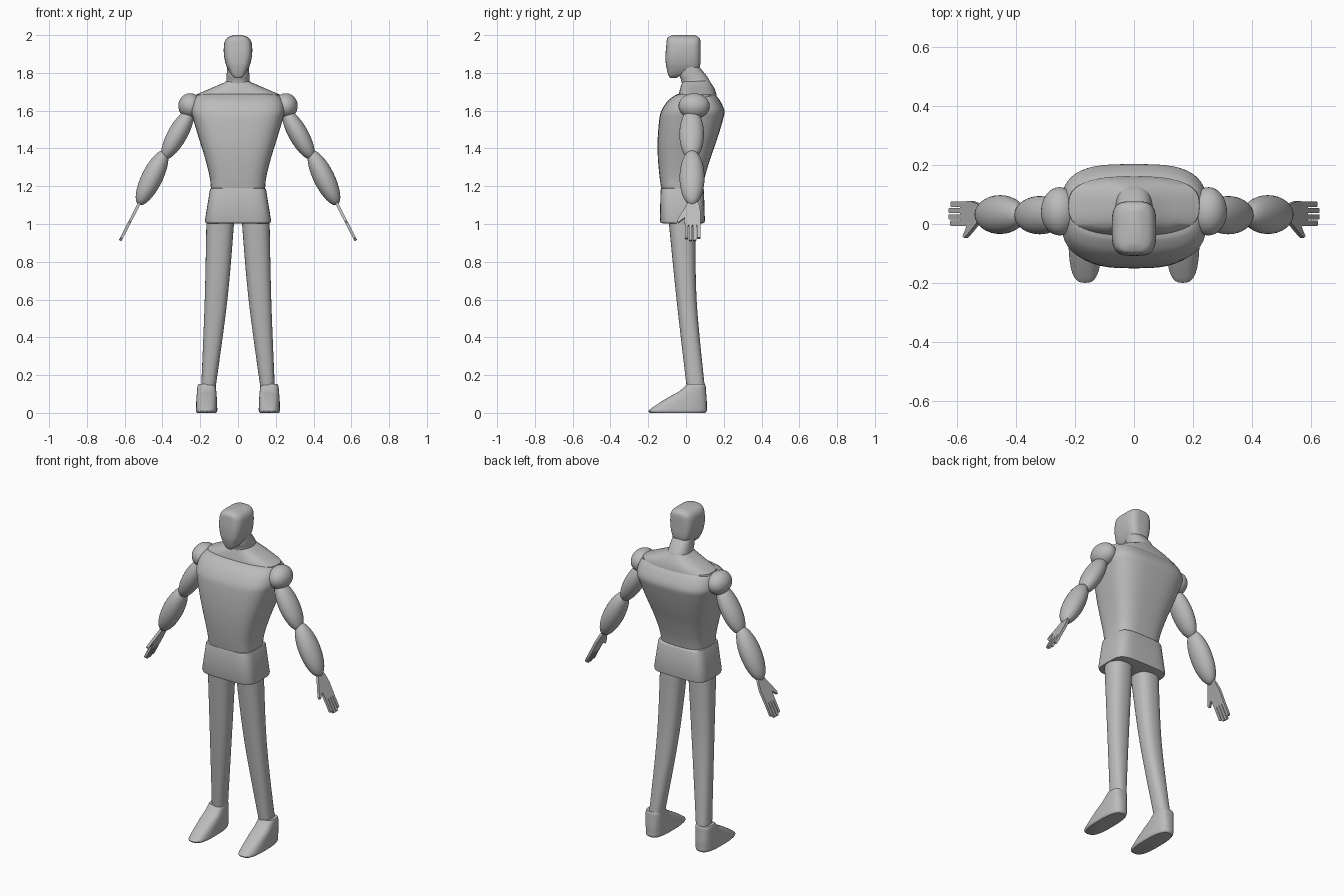
import bpy, bmesh, math
from mathutils import Matrix, Vector

if "Cube" in bpy.data.objects:
    bpy.data.objects.remove(bpy.data.objects["Cube"])

grey = bpy.data.materials.new("plain grey")
grey.diffuse_color = (0.5, 0.5, 0.5, 1)
grey.use_nodes = True
grey.node_tree.nodes["Principled BSDF"].inputs["Base Color"].default_value = grey.diffuse_color


def finish(name, bm, mirror=False):
    bmesh.ops.recalc_face_normals(bm, faces=bm.faces)
    me = bpy.data.meshes.new(name)
    bm.to_mesh(me)
    bm.free()
    me.materials.append(grey)
    ob = bpy.data.objects.new(name, me)
    bpy.context.collection.objects.link(ob)
    if mirror:
        mod = ob.modifiers.new("mirror", 'MIRROR')
        mod.use_mirror_merge = False
    bpy.ops.object.select_all(action='DESELECT')
    ob.select_set(True)
    bpy.context.view_layer.objects.active = ob
    bpy.ops.object.shade_smooth_by_angle(angle=math.radians(40))
    return ob


def spline(rows, steps):
    """Catmull-Rom through the rows."""
    out = []
    for i in range(len(rows) - 1):
        a, b, c, d = (rows[min(max(i + k, 0), len(rows) - 1)] for k in (-1, 0, 1, 2))
        for s in range(steps):
            t = s / steps
            out.append([0.5 * (2 * q + (r - p) * t + (2 * p - 5 * q + 4 * r - w) * t * t
                               + (3 * q - p - 3 * r + w) * t ** 3)
                        for p, q, r, w in zip(a, b, c, d)])
    return out + [list(rows[-1])]


def loft(name, rows, n=3.0, steps=1, seg=48, mirror=False):
    """Stack rounded sections; each row is (z, centre x, half width, front y, back y)."""
    bm = bmesh.new()
    rings = []
    for z, cx, rx, y0, y1 in spline(rows, steps):
        ring = []
        for k in range(seg):
            a = 2 * math.pi * k / seg
            c, s = math.cos(a), math.sin(a)
            x = cx + rx * math.copysign(abs(c) ** (2 / n), c)
            y = (y0 + y1) / 2 + (y1 - y0) / 2 * math.copysign(abs(s) ** (2 / n), s)
            ring.append(bm.verts.new((x, y, z)))
        rings.append(ring)
    for lo, hi in zip(rings, rings[1:]):
        for k in range(seg):
            j = (k + 1) % seg
            bm.faces.new((lo[k], lo[j], hi[j], hi[k]))
    bm.faces.new(rings[0])
    bm.faces.new(rings[-1])
    return finish(name, bm, mirror)


def ellipsoid(name, centre, radii, lean):
    bm = bmesh.new()
    mat = (Matrix.Translation(centre) @ Matrix.Rotation(-lean, 4, 'Y')
           @ Matrix.Diagonal((*radii, 1)))
    bmesh.ops.create_uvsphere(bm, u_segments=32, v_segments=20, radius=1, matrix=mat)
    return finish(name, bm, True)


# head, chin forward
loft("head", [(1.773, 0, .016, -.085, -.05), (1.785, 0, .03, -.092, -.03),
              (1.80, 0, .042, -.097, .02), (1.82, 0, .054, -.102, .066),
              (1.85, 0, .066, -.107, .076), (1.90, 0, .075, -.108, .077),
              (1.95, 0, .074, -.104, .077), (1.975, 0, .066, -.101, .075),
              (1.99, 0, .05, -.093, .066), (2.0, 0, .022, -.07, .045)], 3.6, 4)
# neck and sloping shoulders
loft("neck", [(1.73, 0, .066, -.02, .135), (1.76, 0, .062, -.025, .125),
              (1.79, 0, .06, -.035, .105), (1.83, 0, .058, -.03, .072)], 2.4, 4)
loft("shoulder_slope", [(1.64, 0, .23, -.05, .165), (1.685, 0, .222, -.04, .162),
                        (1.72, 0, .14, -.03, .15), (1.75, 0, .07, -.02, .13),
                        (1.765, 0, .05, -.015, .12)], 2.7)
# torso, tapering to the waist
loft("torso", [(1.18, 0, .143, -.13, .085), (1.25, 0, .15, -.14, .10),
               (1.35, 0, .175, -.149, .13), (1.45, 0, .206, -.15, .165),
               (1.55, 0, .236, -.142, .195), (1.60, 0, .248, -.13, .203),
               (1.65, 0, .238, -.098, .182), (1.68, 0, .215, -.06, .158),
               (1.688, 0, .185, -.04, .14)], 3.2, 5)
# pelvis block
loft("pelvis", [(1.003, 0, .160, -.12, .085), (1.006, 0, .172, -.134, .098),
                (1.02, 0, .175, -.138, .10), (1.18, 0, .149, -.135, .095),
                (1.188, 0, .146, -.132, .09), (1.19, 0, .14, -.125, .085)], 4.5)
# legs and feet
loft("leg", [(.13, .157, .038, .004, .10), (.60, .116, .06, -.05, .056),
             (1.03, .093, .074, -.093, .05)], 2.4, 6, 32, True)
loft("foot", [(0, .166, .05, -.19, .102), (.01, .166, .056, -.2, .11),
              (.03, .166, .056, -.175, .11), (.06, .166, .055, -.13, .11),
              (.09, .166, .053, -.08, .108), (.115, .166, .051, -.035, .106),
              (.142, .166, .048, -.004, .104), (.152, .166, .044, .004, .10)],
     2.8, 3, 40, True)
# arms
ellipsoid("shoulder_ball", (.253, .043, 1.625), (.063, .082, .067), 0)
ellipsoid("upper_arm", (.32, .03, 1.475), (.052, .065, .15), math.atan2(.135, .24))
ellipsoid("forearm", (.455, .032, 1.245), (.056, .066, .16), math.atan2(.14, .285))

# flat hand: outline of (distance along hand, y), then thickened
pts = [(.10, .07), (0, .06), (0, .012), (.12, 0), (.35, -.03), (.5, -.047),
       (.55, -.042), (.45, -.016), (.42, -.008)]
for i, tip in enumerate((.95, 1, 1, .94)):
    y = -.006 + i * .0215
    pts += [(.62, y), (tip - .02, y), (tip, y + .004), (tip, y + .014),
            (tip - .02, y + .0175), (.62, y + .0175)]
pts.append((.3, .078))
start, along = Vector((.518, 0, 1.118)), Vector((.106, 0, -.206))
normal = Vector((.206, 0, .106)).normalized() * .015
bm = bmesh.new()
face = bm.faces.new([bm.verts.new(start + along * t + Vector((0, y, 0)) - normal / 2)
                     for t, y in pts])
new = bmesh.ops.extrude_face_region(bm, geom=[face], use_keep_orig=True)["geom"]
bmesh.ops.translate(bm, vec=normal, verts=[v for v in new if isinstance(v, bmesh.types.BMVert)])
finish("hand", bm, True)
